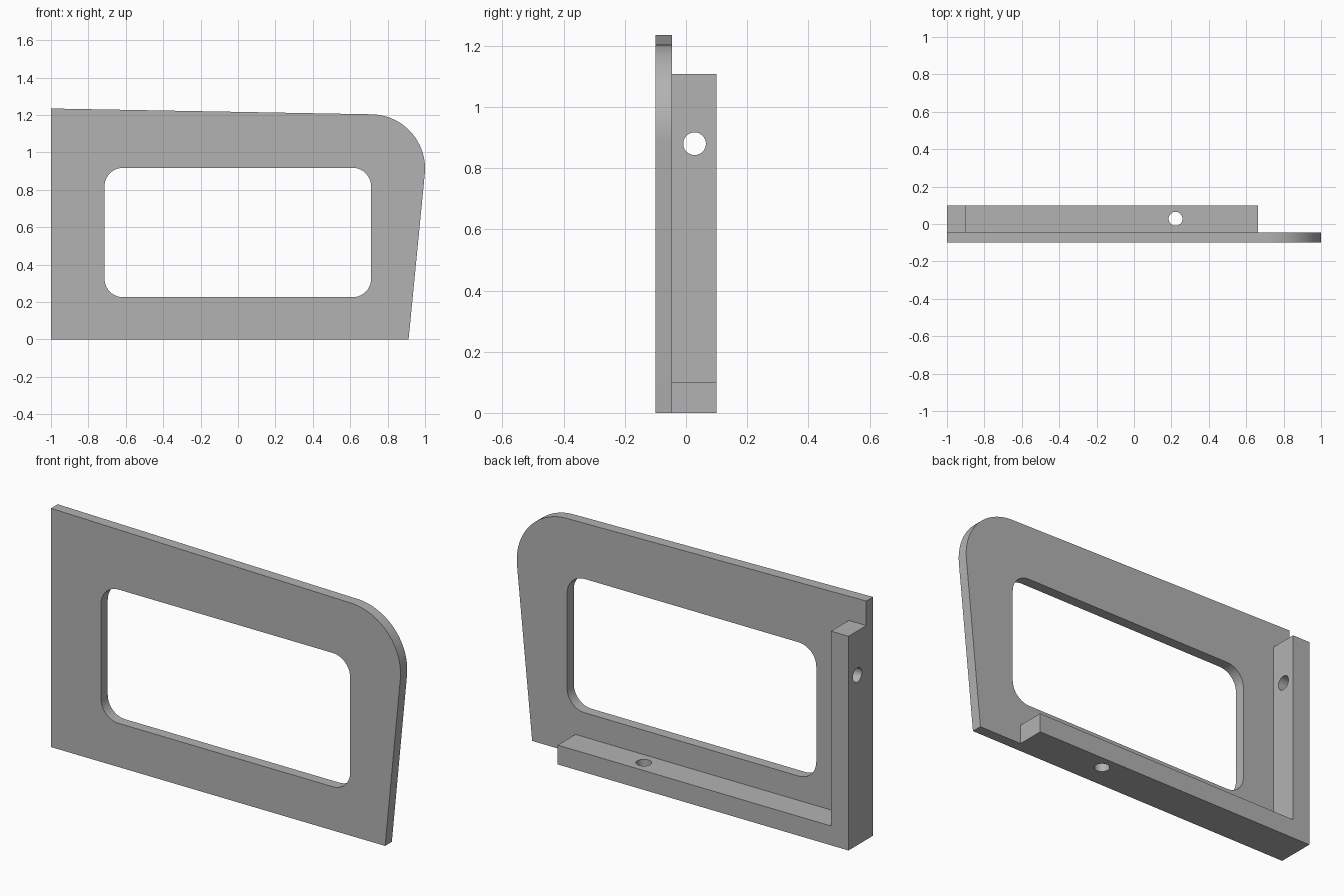
import bpy
import bmesh
from math import sin, cos, radians, pi
from mathutils import Matrix

cube = bpy.data.objects.get("Cube")
if cube:
    bpy.data.objects.remove(cube, do_unlink=True)

grey = bpy.data.materials.new("plain_grey")
grey.use_nodes = True
COLOUR = (0.45, 0.45, 0.45, 1)
grey.diffuse_color = COLOUR
grey.node_tree.nodes["Principled BSDF"].inputs["Base Color"].default_value = COLOUR


def arc(cx, cz, r, start, end, steps):
    """Points along an arc, angles in degrees."""
    angles = [radians(start + (end - start) * i / steps) for i in range(steps + 1)]
    return [(cx + r * cos(a), cz + r * sin(a)) for a in angles]


def add_object(name, bm):
    bmesh.ops.recalc_face_normals(bm, faces=bm.faces)
    mesh = bpy.data.meshes.new(name)
    bm.to_mesh(mesh)
    bm.free()
    mesh.materials.append(grey)
    obj = bpy.data.objects.new(name, mesh)
    bpy.context.collection.objects.link(obj)
    return obj


def prism(name, outline, y0, y1):
    """Extrude an x-z outline from y0 to y1."""
    bm = bmesh.new()
    face = bm.faces.new([bm.verts.new((x, y0, z)) for x, z in outline])
    new = bmesh.ops.extrude_face_region(bm, geom=[face])["geom"]
    verts = [v for v in new if isinstance(v, bmesh.types.BMVert)]
    bmesh.ops.translate(bm, verts=verts, vec=(0, y1 - y0, 0))
    return add_object(name, bm)


def drill(name, centre, axis):
    """Round cutter for a screw hole."""
    bm = bmesh.new()
    turn = Matrix.Rotation(pi / 2, 4, "Y") if axis == "X" else Matrix()
    bmesh.ops.create_cone(bm, cap_ends=True, segments=40, radius1=0.037,
                          radius2=0.037, depth=0.3,
                          matrix=Matrix.Translation(centre) @ turn)
    return add_object(name, bm)


def combine(target, tool, operation):
    """Apply a boolean and discard the tool."""
    mod = target.modifiers.new(operation.lower(), "BOOLEAN")
    mod.operation = operation
    mod.solver = "EXACT"
    mod.object = tool
    tool.hide_render = True
    bpy.context.view_layer.objects.active = target
    bpy.ops.object.modifier_apply(modifier=mod.name)
    bpy.data.objects.remove(tool, do_unlink=True)


FRONT, JOINT, BACK = -0.1, -0.045, 0.1

# Front plate with one large rounded corner
outline = [(-1, 0), (0.912, 0)] + arc(0.71, 0.914, 0.29, -5.5, 89, 24) + [(-1, 1.235)]
frame = prism("window_frame", outline, FRONT, JOINT)

# Rounded window opening
left, right, low, high, r = -0.714, 0.712, 0.226, 0.918, 0.1
opening = (arc(right - r, low + r, r, -90, 0, 10)
           + arc(right - r, high - r, r, 0, 90, 10)
           + arc(left + r, high - r, r, 90, 180, 10)
           + arc(left + r, low + r, r, 180, 270, 10))
combine(frame, prism("opening_cutter", opening, -0.3, 0.3), "DIFFERENCE")

# L-shaped mounting flange behind the plate, with two screw holes
flange = prism("mounting_flange",
               [(-1, 0), (0.664, 0), (0.664, 0.1), (-0.9, 0.1), (-0.9, 1.108), (-1, 1.108)],
               JOINT, BACK)
combine(flange, drill("side_hole_cutter", (-0.95, 0.028, 0.88), "X"), "DIFFERENCE")
combine(flange, drill("base_hole_cutter", (0.222, 0.028, 0.05), "Z"), "DIFFERENCE")

# Fuse into one piece and smooth only the rounded walls
combine(frame, flange, "UNION")
bpy.ops.object.select_all(action="DESELECT")
frame.select_set(True)
bpy.context.view_layer.objects.active = frame
bpy.ops.object.shade_smooth_by_angle(angle=radians(30))
